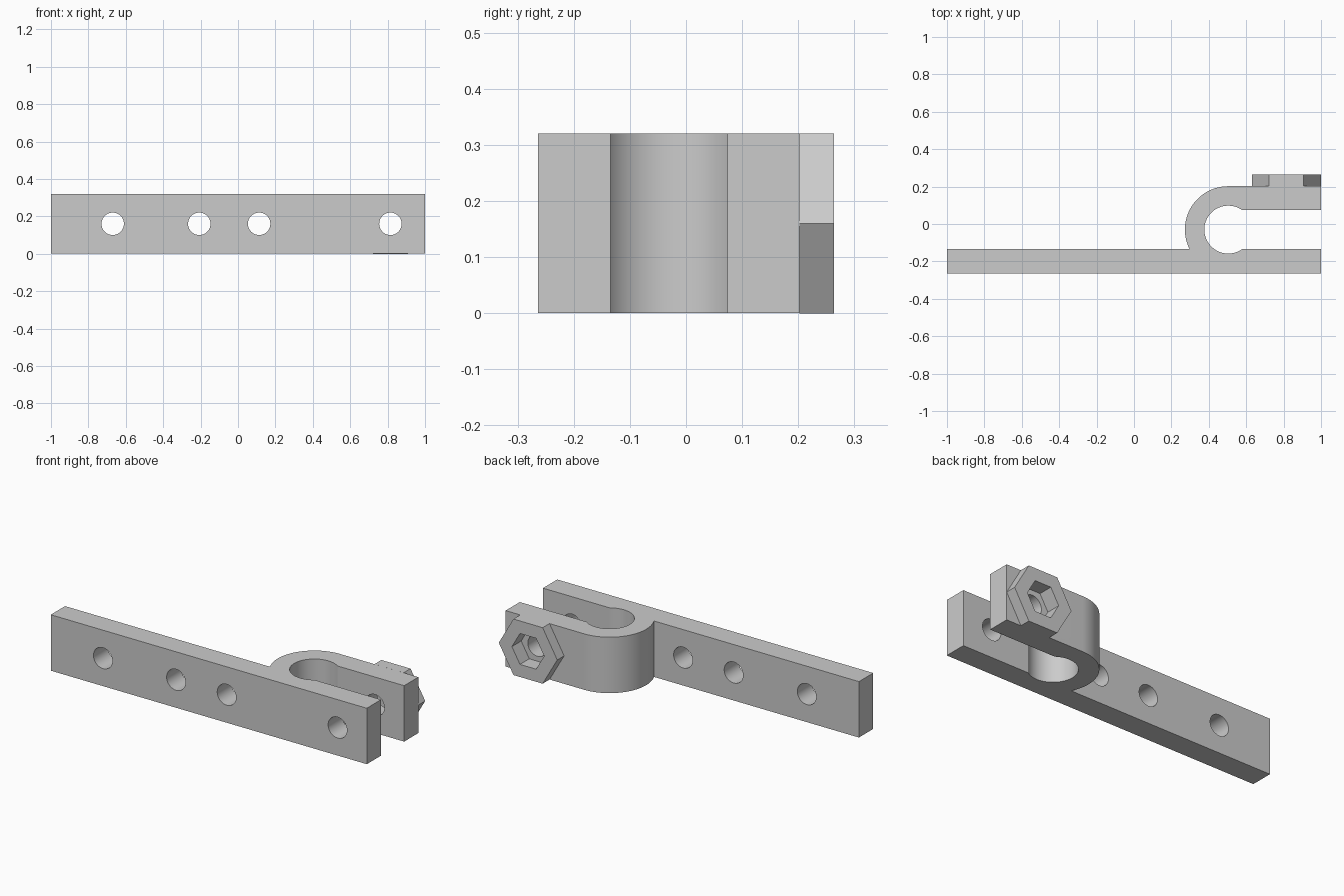
import bpy
import bmesh
from math import sin, cos, pi, asin, acos
from mathutils import Matrix

cube = bpy.data.objects.get("Cube")
if cube:
    bpy.data.objects.remove(cube, do_unlink=True)

HEIGHT = 0.32
MID = HEIGHT / 2
BACK, FRONT = -0.135, -0.264      # long bar faces
ARM_IN, ARM_OUT = 0.074, 0.202    # short clamp arm faces
CX, CY = 0.504, -0.03             # clamp centre
R_OUT, R_IN = ARM_OUT - CY, 0.128
BOLT_X = 0.815

grey = bpy.data.materials.new("plain grey")
grey.use_nodes = True
colour = (0.6, 0.6, 0.6, 1)
grey.diffuse_color = colour
grey.node_tree.nodes["Principled BSDF"].inputs["Base Color"].default_value = colour


def make_object(name, bm):
    bmesh.ops.recalc_face_normals(bm, faces=bm.faces)
    mesh = bpy.data.meshes.new(name)
    bm.to_mesh(mesh)
    bm.free()
    mesh.materials.append(grey)
    obj = bpy.data.objects.new(name, mesh)
    bpy.context.collection.objects.link(obj)
    return obj


def arc(radius, start, end, steps):
    angles = [start + (end - start) * i / steps for i in range(steps + 1)]
    return [(CX + radius * cos(a), CY + radius * sin(a)) for a in angles]


def prism_y(name, sides, radius, x, y0, y1):
    """Prism along y, with its first corner pointing along x."""
    bm = bmesh.new()
    bmesh.ops.create_cone(bm, cap_ends=True, segments=sides, radius1=radius,
                          radius2=radius, depth=y1 - y0)
    turn = Matrix.Rotation(pi / 2, 4, "X")
    spin = Matrix.Rotation(pi / 2, 4, "Z") if sides == 6 else Matrix()
    bm.transform(Matrix.Translation((x, (y0 + y1) / 2, MID)) @ turn @ spin)
    # Make sure a hexagon has corners left and right
    if sides == 6 and max(v.co.x for v in bm.verts) - x < radius * 0.95:
        bmesh.ops.rotate(bm, verts=bm.verts, cent=(x, 0, MID),
                         matrix=Matrix.Rotation(pi / 6, 3, "Y"))
    return make_object(name, bm)


def cut(obj, cutter):
    mod = obj.modifiers.new(cutter.name, "BOOLEAN")
    mod.operation = "DIFFERENCE"
    mod.solver = "EXACT"
    mod.object = cutter


# Bar and clamp: one outline drawn from above and extruded upward
upper = asin((ARM_IN - CY) / R_IN)
lower = 2 * pi + asin((BACK - CY) / R_IN)
meet = pi - asin((BACK - CY) / R_OUT)
outline = [(-1, FRONT), (1, FRONT), (1, BACK)]
outline += arc(R_IN, lower, upper, 48)
outline += [(1, ARM_IN), (1, ARM_OUT)]
outline += arc(R_OUT, pi / 2, meet, 40)
outline += [(-1, BACK)]

bm = bmesh.new()
face = bm.faces.new([bm.verts.new((x, y, 0)) for x, y in outline])
side = bmesh.ops.extrude_face_region(bm, geom=[face])
bmesh.ops.translate(bm, vec=(0, 0, HEIGHT),
                    verts=[g for g in side["geom"] if isinstance(g, bmesh.types.BMVert)])
clamp_bar = make_object("clamp_bar", bm)

# Hexagonal boss on the back of the short arm
boss = prism_y("hex_boss", 6, 0.185, BOLT_X, ARM_OUT, 0.264)

# Cutters: round bolt holes and the hexagonal nut pocket
cutters = []
for i, x in enumerate((-0.67, -0.207, 0.113, BOLT_X)):
    end = 0.4 if x == BOLT_X else -0.1
    hole = prism_y(f"hole_cutter_{i + 1}", 40, 0.06, x, -0.4, end)
    cut(clamp_bar, hole)
    cutters.append(hole)
pocket = prism_y("nut_pocket_cutter", 6, 0.102, BOLT_X, 0.18, 0.4)
cut(clamp_bar, pocket)
cut(boss, pocket)
cutters.append(pocket)

# Apply the cuts, remove the cutters and smooth the curved walls
bpy.context.view_layer.update()
for obj in (clamp_bar, boss):
    graph = bpy.context.evaluated_depsgraph_get()
    mesh = bpy.data.meshes.new_from_object(obj.evaluated_get(graph))
    obj.modifiers.clear()
    obj.data = mesh
for cutter in cutters:
    bpy.data.objects.remove(cutter, do_unlink=True)
for obj in (clamp_bar, boss):
    bpy.ops.object.select_all(action="DESELECT")
    obj.select_set(True)
    bpy.context.view_layer.objects.active = obj
    bpy.ops.object.shade_smooth_by_angle(angle=pi / 6)
